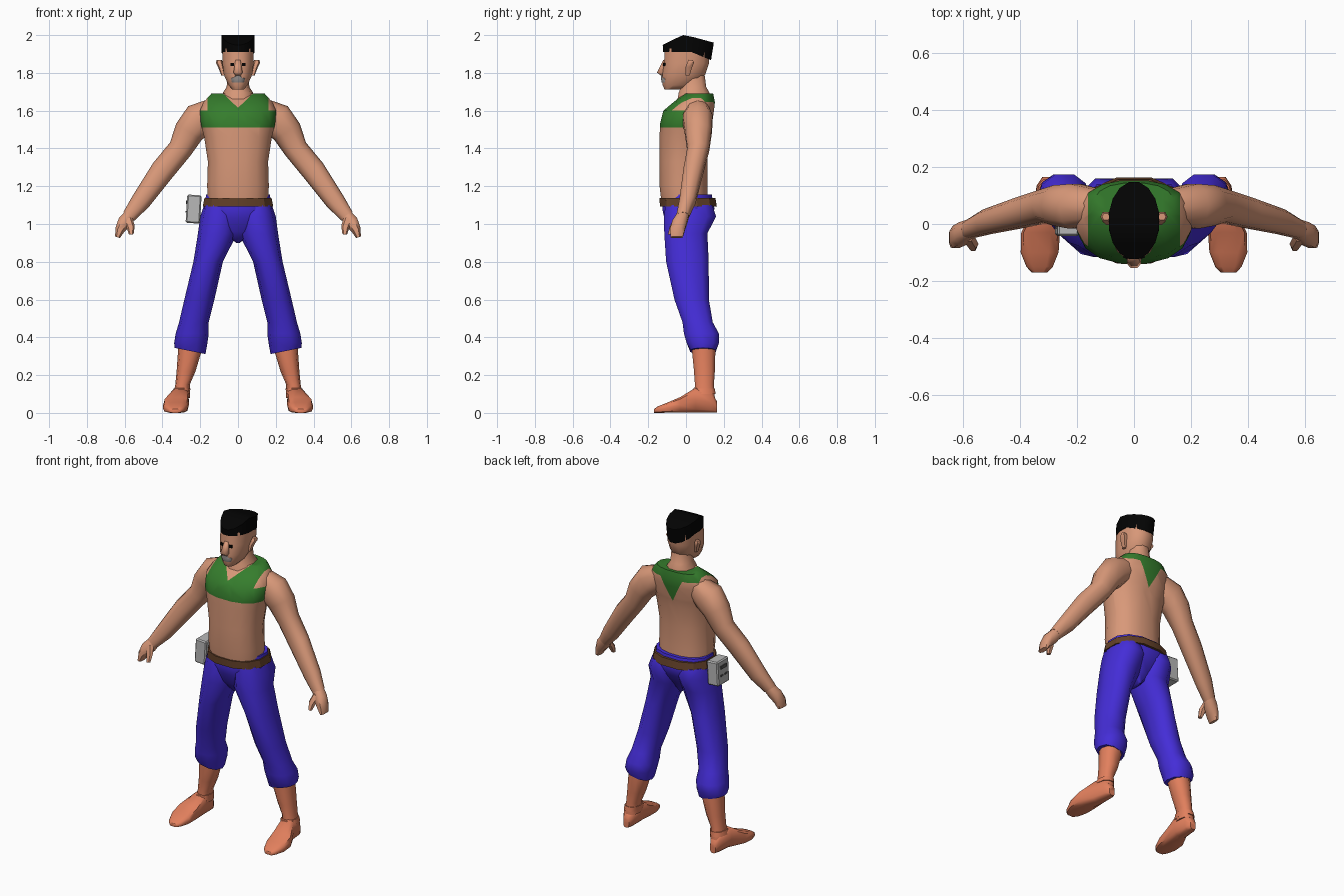
import bpy, bmesh, math
from mathutils import Vector, Euler

if "Cube" in bpy.data.objects:
    bpy.data.objects.remove(bpy.data.objects["Cube"])


def mat(name, r, g, b):
    m = bpy.data.materials.new(name)
    m.diffuse_color = (r, g, b, 1)
    m.use_nodes = True
    m.node_tree.nodes["Principled BSDF"].inputs["Base Color"].default_value = m.diffuse_color
    return m


SKIN = mat("skin", .69, .315, .19)
LEATHER = mat("orange_leather", .76, .215, .11)
BLUE = mat("blue_cloth", .058, .026, .68)
GREEN = mat("green_cloth", .036, .205, .026)
BROWN = mat("brown_belt", .125, .052, .022)
BLACK = mat("black", .001, .001, .001)
GREY = mat("light_grey", .48, .48, .48)
STUBBLE = mat("stubble_grey", .27, .24, .23)
DARK = mat("dark_grey", .1, .1, .1)


def finish(name, bm, mats, mirror=False, angle=50):
    bmesh.ops.recalc_face_normals(bm, faces=bm.faces)
    me = bpy.data.meshes.new(name)
    bm.to_mesh(me)
    bm.free()
    ob = bpy.data.objects.new(name, me)
    bpy.context.collection.objects.link(ob)
    for m in mats:
        me.materials.append(m)
    if mirror:
        md = ob.modifiers.new("mirror", 'MIRROR')
        md.use_mirror_merge = False
    bpy.ops.object.select_all(action='DESELECT')
    ob.select_set(True)
    bpy.context.view_layer.objects.active = ob
    bpy.ops.object.shade_smooth_by_angle(angle=math.radians(angle))
    return ob


def loft(rings, n=10, p=.85):
    """Skin a tube through rings of (centre, half axis u, half axis v), caps made of strips."""
    bm = bmesh.new()
    loops = []
    for c, u, v in rings:
        loop = []
        for k in range(n):
            a = -math.pi / 2 + (k + .5) * 2 * math.pi / n
            e = [math.copysign(abs(t) ** p, t) for t in (math.cos(a), math.sin(a))]
            loop.append(bm.verts.new(Vector(c) + Vector(u) * e[0] + Vector(v) * e[1]))
        loops.append(loop)
    for a, b in zip(loops, loops[1:]):
        for k in range(n):
            j = (k + 1) % n
            bm.faces.new((a[k], a[j], b[j], b[k]))
    for q in (loops[0], loops[-1]):
        for k in range(n // 2 - 1):
            bm.faces.new((q[k], q[k + 1], q[n - 2 - k], q[n - 1 - k]))
    return bm


def level(z, x0, x1, y0, y1, tilt=0):
    """Horizontal ring from its x and y limits; tilt = slope along x."""
    h = (x1 - x0) / 2
    return ((x0 + h, (y0 + y1) / 2, z), (h, 0, h * tilt), (0, (y1 - y0) / 2, 0))


def mid(z, h, y0, y1):
    return level(z, -h, h, y0, y1)


def limb(points):
    """Rings square to a path of (x, y, z, radius in xz, radius in y)."""
    out = []
    for i, (x, y, z, r, ry) in enumerate(points):
        a, b = points[max(i - 1, 0)], points[min(i + 1, len(points) - 1)]
        t = Vector((b[0] - a[0], 0, b[2] - a[2])).normalized()
        out.append(((x, y, z), (-t.z * r, 0, t.x * r), (0, ry, 0)))
    return out


def box(name, c, s, m, rot=(0, 0, 0), bevel=0, mirror=False):
    bm = bmesh.new()
    bmesh.ops.create_cube(bm, size=1)
    for v in bm.verts:
        v.co = Vector(v.co[i] * s[i] for i in range(3))
    if bevel:
        bmesh.ops.bevel(bm, geom=bm.edges[:], offset=bevel, segments=1, affect='EDGES')
    for v in bm.verts:
        v.co.rotate(Euler(rot))
        v.co += Vector(c)
    return finish(name, bm, [m], mirror, 30)


# torso with the green vest cut into its faces
bm = loft([mid(1.1, .16, -.13, .12), mid(1.2, .166, -.142, .115), mid(1.33, .162, -.142, .115),
           mid(1.46, .182, -.142, .125), mid(1.53, .2, -.14, .14), mid(1.6, .205, -.122, .15),
           mid(1.645, .185, -.068, .155), mid(1.692, .142, -.008, .145)], 16)


def cut(co, no, test):
    faces = [f for f in bm.faces if test(f.calc_center_median())]
    geom = faces + list({e for f in faces for e in f.edges}) + list({v for f in faces for v in f.verts})
    bmesh.ops.bisect_plane(bm, geom=geom, plane_co=co, plane_no=no)


cut((0, .03, 0), (0, 1, 0), lambda c: True)
cut((0, 0, 1.51), (0, 0, 1), lambda c: True)
for s in (1, -1):
    cut((0, 0, 1.615), (s, 0, -1.05), lambda c: c.y < .03 and c.z > 1.51)
    cut((0, 0, 1.5), (s, 0, -.52), lambda c: c.y > .03 and c.z > 1.48)
    cut((s * .162, 0, 0), (1, 0, 0), lambda c: c.z > 1.61)
for f in bm.faces:
    c = f.calc_center_median()
    if c.y < .03:
        green = c.z > 1.51 and abs(c.x) > (c.z - 1.615) * 1.05
    else:
        green = c.z > 1.645 or abs(c.x) < (c.z - 1.5) * .52
    if c.z > 1.61 and abs(c.x) > .162:
        green = False
    f.material_index = int(green)
finish("torso", bm, [SKIN, GREEN])

# neck and head
finish("neck", loft([mid(1.6, .09, -.06, .12), mid(1.695, .08, -.042, .128), mid(1.725, .06, -.03, .11),
                     mid(1.8, .056, -.03, .1)]), [SKIN])
finish("head", loft([mid(1.712, .032, -.115, -.02), mid(1.735, .052, -.126, .05), mid(1.79, .077, -.128, .105),
                     mid(1.85, .085, -.12, .125), mid(1.93, .086, -.115, .13)], 12), [SKIN])
finish("nose", loft([mid(1.785, .014, -.132, -.11), mid(1.802, .026, -.156, -.1),
                     mid(1.868, .014, -.121, -.1)], 8), [SKIN], angle=80)
finish("moustache", loft([mid(1.748, .034, -.13, -.07), mid(1.768, .04, -.134, -.07),
                          mid(1.785, .022, -.133, -.07)], 8), [STUBBLE])
finish("ear", loft([level(1.785, .07, .088, -.005, .02), level(1.83, .075, .105, -.005, .035),
                    level(1.855, .08, .118, .005, .045), level(1.868, .085, .112, .012, .038)], 6), [SKIN], True)
box("eye", (.029, -.1155, 1.845), (.018, .009, .017), BLACK, (0, 0, .2), 0, True)

# hair: flat block whose hem and crown follow y, notched at the back
bm = loft([mid(1.9, .09, -.123, .135), mid(1.98, .09, -.126, .15)], 16, 1)
for v in bm.verts:
    y = v.co.y
    if v.co.z > 1.95:
        v.co.z = 2.0 - max(0, -.02 - y) * .5 - max(0, y) * .27
    else:
        v.co.z = 1.91 - max(0, y - .03) * .42
finish("hair", bm, [BLACK], angle=40)

# arms and hands
finish("arm", loft(limb([(.125, .062, 1.598, .07, .062), (.205, .062, 1.553, .092, .082),
                         (.26, .065, 1.488, .08, .074), (.307, .065, 1.395, .064, .06),
                         (.398, .04, 1.285, .064, .055), (.515, .008, 1.12, .052, .045),
                         (.578, -.018, 1.04, .037, .034)]), 10), [SKIN], True)
finish("hand", loft(limb([(.57, -.015, 1.05, .034, .034), (.6, -.033, 1.01, .04, .042),
                          (.625, -.045, .97, .028, .042), (.638, -.05, .93, .014, .035)]), 8), [SKIN], True)
finish("thumb", loft(limb([(.585, -.04, 1.03, .026, .022), (.568, -.07, .985, .022, .018),
                           (.565, -.085, .945, .012, .012)]), 6), [SKIN], True)

# trousers
finish("trouser_seat", loft([mid(1.155, .174, -.115, .14), mid(1.08, .186, -.13, .155), mid(1.03, .16, -.118, .14),
                             mid(.96, .085, -.095, .09), mid(.9, .01, -.05, .06)], 12), [BLUE])
finish("trouser_leg", loft([level(1.1, .02, .18, -.115, .145), level(1.04, .0, .2, -.122, .165),
                            level(.95, .004, .212, -.12, .118), level(.8, .08, .236, -.11, .125),
                            level(.6, .125, .284, -.065, .125), level(.48, .155, .312, -.022, .145),
                            level(.42, .155, .33, -.015, .178), level(.37, .162, .338, .0, .178),
                            level(.328, .172, .335, .02, .16, .2)]), [BLUE], True)

# belt
finish("belt", loft([mid(1.092, .192, -.143, .168), mid(1.138, .183, -.144, .16)], 12), [BROWN], angle=30)

# shins and shoes
finish("shin", loft([level(.4, .19, .315, .03, .155), level(.32, .195, .318, .03, .158),
                     level(.22, .225, .325, .04, .155), level(.15, .255, .332, .045, .15),
                     level(.08, .255, .345, .04, .155)]), [LEATHER], True)
finish("shoe_cuff", loft([level(.1, .255, .348, .02, .16), level(.128, .252, .342, .035, .155)]), [LEATHER], True)
foot = [(.165, .283, .322, .06), (.135, .265, .342, .11), (.05, .26, .355, .135), (-.03, .26, .396, .085),
        (-.1, .265, .398, .055), (-.15, .285, .378, .035), (-.17, .305, .36, .02)]
finish("shoe", loft([((x0 / 2 + x1 / 2, y, z / 2), (x1 / 2 - x0 / 2, 0, 0), (0, 0, z / 2))
                     for y, x0, x1, z in foot], 10, .6), [LEATHER], True)

# grey device on the belt with small dark panels
box("belt_pouch", (-.235, .015, 1.079), (.076, .115, .15), GREY, (0, .06, 0), .007)
box("pouch_screen", (-.273, .015, 1.115), (.006, .06, .02), DARK, (0, .06, 0))
for i in (-1, 1):
    box("pouch_button", (-.2755, .015 + i * .02, 1.065), (.006, .02, .01), DARK, (0, .06, 0))
